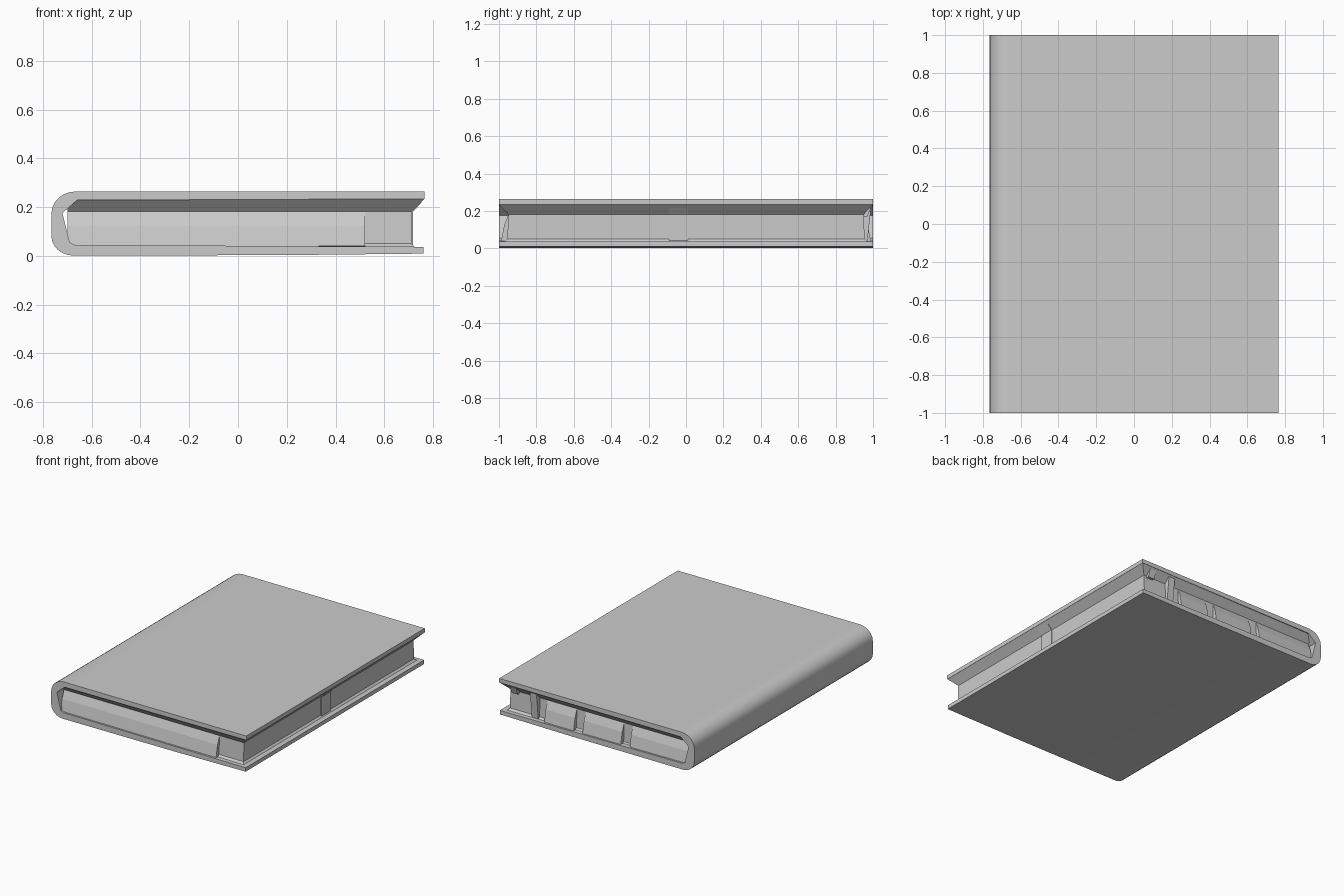
import bpy, bmesh, math

if "Cube" in bpy.data.objects:
    bpy.data.objects.remove(bpy.data.objects["Cube"])


def make(name, verts, faces):
    me = bpy.data.meshes.new(name)
    me.from_pydata(verts, [], faces)
    bm = bmesh.new()
    bm.from_mesh(me)
    bmesh.ops.recalc_face_normals(bm, faces=bm.faces)
    bm.to_mesh(me)
    bm.free()
    ob = bpy.data.objects.new(name, me)
    bpy.context.collection.objects.link(ob)
    return ob


def bridge(name, loop_a, loop_b):
    """Closed solid between two matching loops."""
    n = len(loop_a)
    faces = [tuple(range(n)), tuple(range(n, 2 * n))]
    faces += [(i, (i + 1) % n, n + (i + 1) % n, n + i) for i in range(n)]
    return make(name, loop_a + loop_b, faces)


def extrude_y(name, profile, y0, y1):
    return bridge(name, [(x, y0, z) for x, z in profile],
                  [(x, y1, z) for x, z in profile])


def extrude_x(name, profile, x0, x1):
    return bridge(name, [(x0, y, z) for y, z in profile],
                  [(x1, y, z) for y, z in profile])


def arc(cx, cz, rx, rz, a0, a1, n=6):
    angles = [math.radians(a0 + (a1 - a0) * i / n) for i in range(n + 1)]
    return [(cx + rx * math.cos(a), cz + rz * math.sin(a)) for a in angles]


# Cover: two boards joined by a rounded spine
profile = [(0.765, 0.234), (0.765, 0.263), (-0.60, 0.264)]
profile += arc(-0.665, 0.174, 0.1, 0.09, 90, 180)
profile += arc(-0.675, 0.08, 0.09, 0.079, 180, 270)
profile += [(0.20, 0.003), (0.76, 0.009), (0.76, 0.037), (0.0, 0.041),
            (-0.67, 0.045), (-0.69, 0.055), (-0.72, 0.175), (-0.66, 0.228)]
cover = extrude_y("book_cover", profile, -1, 1)
bpy.context.view_layer.objects.active = cover
cover.select_set(True)
bpy.ops.object.shade_smooth_by_angle(angle=math.radians(25))
cover.select_set(False)

# Page block: stacked rectangles flaring out beneath the top board
levels = [(0.036, 0.725, 0.972), (0.05, 0.712, 0.955),
          (0.182, 0.712, 0.950), (0.234, 0.764, 0.999)]
verts, faces = [], []
for z, x, y in levels:
    verts += [(-0.70, -y, z), (x, -y, z), (x, y, z), (-0.70, y, z)]
for k in range(len(levels) - 1):
    for i in range(4):
        j = (i + 1) % 4
        faces.append((4 * k + i, 4 * k + j, 4 * k + 4 + j, 4 * k + 4 + i))
faces += [(0, 1, 2, 3), (12, 13, 14, 15)]
make("page_block", verts, faces)

# Fanned pages leaning out over the lower board, front then back with gaps
for x0, x1, side in [(-0.70, 0.52, -1), (-0.70, -0.25, 1),
                     (-0.18, 0.12, 1), (0.19, 0.42, 1)]:
    lean = [(side * 0.94, 0.036), (side * 0.988, 0.040),
            (side * 0.972, 0.125), (side * 0.949, 0.183), (side * 0.94, 0.183)]
    extrude_x("fanned_pages", lean, x0, x1)

# Small tabs on the back and fore edges
for x0, x1, z0 in [(0.48, 0.53, 0.04), (0.64, 0.69, 0.17)]:
    tab = [(0.94, z0), (0.97, z0), (0.99, 0.222), (0.94, 0.222)]
    extrude_x("back_tab", tab, x0, x1)
extrude_y("fore_edge_tab", [(0.70, 0.04), (0.718, 0.04), (0.718, 0.18),
                            (0.752, 0.218), (0.70, 0.218)], -0.09, 0.01)
